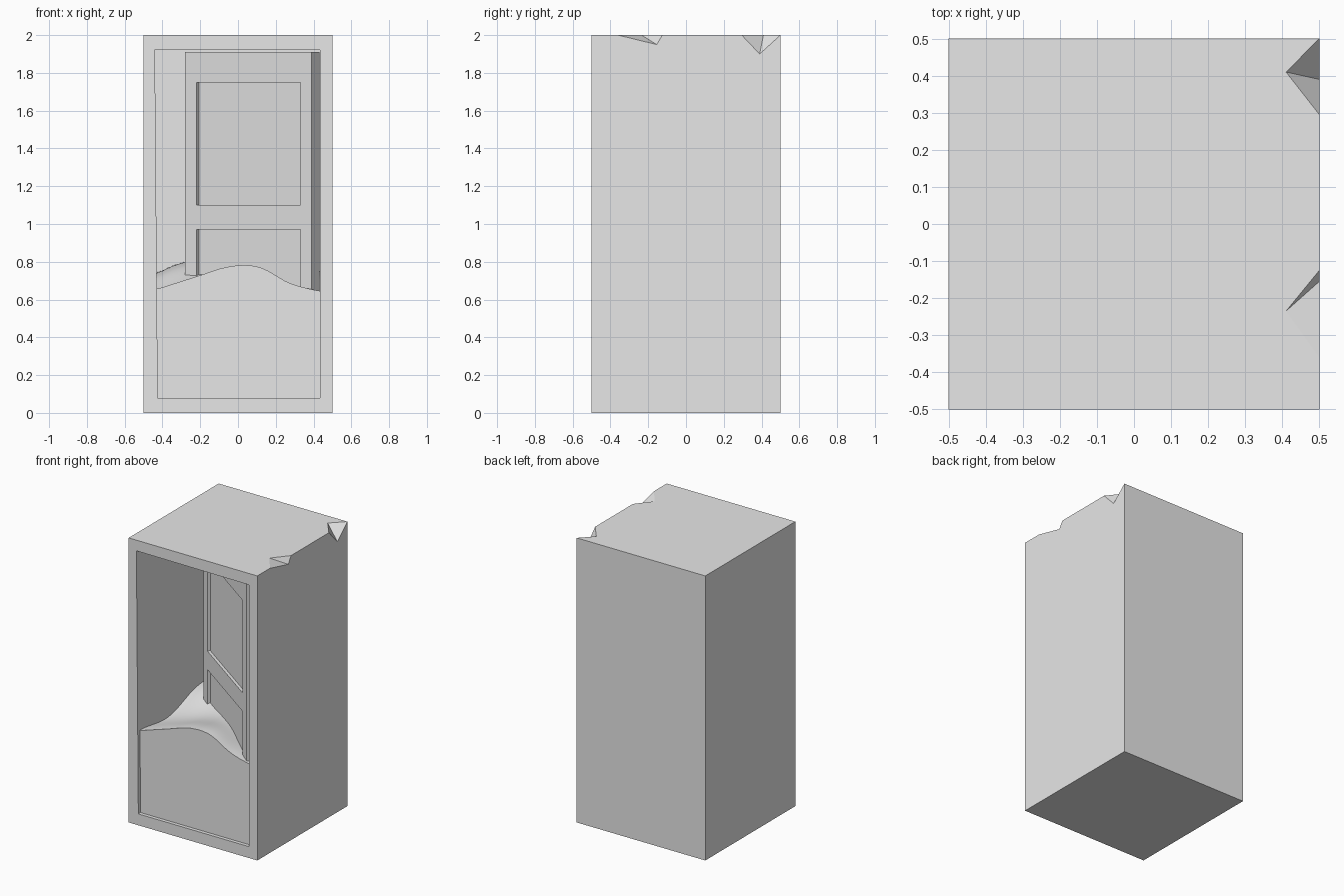
import bpy, bmesh, math
from mathutils import Vector

if "Cube" in bpy.data.objects:
    bpy.data.objects.remove(bpy.data.objects["Cube"])

grey = bpy.data.materials.new("plain_grey")
grey.diffuse_color = (0.8, 0.8, 0.8, 1)
grey.use_nodes = True
grey.node_tree.nodes["Principled BSDF"].inputs["Base Color"].default_value = grey.diffuse_color


def make(name, bm):
    bmesh.ops.recalc_face_normals(bm, faces=bm.faces)
    me = bpy.data.meshes.new(name)
    bm.to_mesh(me)
    bm.free()
    me.materials.append(grey)
    ob = bpy.data.objects.new(name, me)
    bpy.context.collection.objects.link(ob)
    return ob


def convex(name, pts):
    """Solid hull around a few corner points."""
    bm = bmesh.new()
    vs = [bm.verts.new(p) for p in pts]
    bmesh.ops.convex_hull(bm, input=vs)
    bmesh.ops.dissolve_limit(bm, angle_limit=0.001, verts=bm.verts, edges=bm.edges)
    return make(name, bm)


def block(name, x0, x1, y0, y1, z0, z1):
    return convex(name, [(x, y, z) for x in (x0, x1) for y in (y0, y1) for z in (z0, z1)])


def cut(target, cutter):
    cutter.hide_render = True
    m = target.modifiers.new("cut", 'BOOLEAN')
    m.operation, m.solver, m.object = 'DIFFERENCE', 'EXACT', cutter
    bpy.context.view_layer.objects.active = target
    bpy.ops.object.modifier_apply(modifier="cut")
    bpy.data.objects.remove(cutter, do_unlink=True)


# Stone block with a slightly crooked doorway cavity
body = block("block", -0.5, 0.5, -0.5, 0.5, 0, 2)
opening = [(-0.425, 0.08), (0.435, 0.08), (0.435, 1.92), (-0.44, 1.925)]
cut(body, convex("cavity", [(x, y, z) for x, z in opening for y in (-0.6, 0.43)]))

# Two chips out of the top right edge
cut(body, convex("back_chip", [(0.5, 0.5, 2), (0.41, 0.41, 2), (0.5, 0.295, 2), (0.5, 0.39, 1.9)]))
cut(body, convex("front_chip", [(0.5, -0.125, 2), (0.41, -0.235, 2), (0.5, -0.36, 2), (0.5, -0.155, 1.95)]))

# Half-open panelled door, built flat then swung into place
length = 0.822
door = block("door", 0, length, 0, 0.07, 0.085, 1.91)
for z0, z1 in ((1.1, 1.75), (0.25, 0.97)):
    for y0, y1 in ((-0.05, 0.02), (0.05, 0.12)):
        cut(door, block("panel", 0.075, 0.748, y0, y1, z0, z1))
door.location = (-0.28, 0.015, 0)
door.rotation_euler = (0, 0, -math.radians(35.4))


# Heaped mound filling the lower doorway
def lerp_profile(pts, x):
    if x <= pts[0][0]:
        return pts[0][1]
    for (xa, za), (xb, zb) in zip(pts, pts[1:]):
        if x <= xb:
            return za + (zb - za) * (x - xa) / (xb - xa)
    return pts[-1][1]


front = [(-0.43, 0.655), (-0.18, 0.735), (-0.1, 0.763), (-0.03, 0.778), (0.04, 0.783), (0.09, 0.778),
         (0.14, 0.763), (0.2, 0.728), (0.26, 0.692), (0.33, 0.668), (0.43, 0.645)]
back = [(-0.43, 0.74), (-0.35, 0.778), (-0.28, 0.8), (0.0, 0.81), (0.43, 0.75)]


def mound_height(x, t):
    s = t * t * (3 - 2 * t)
    z = lerp_profile(front, x) * (1 - s) + lerp_profile(back, x) * s
    return z - 0.05 * math.sin(math.pi * min(1, t * 1.4)) ** 2


N = 28
bm = bmesh.new()
grid = []
for j in range(N + 1):
    t = j / N
    row = []
    for i in range(N + 1):
        x = -0.44 + 0.88 * i / N
        row.append(bm.verts.new((x, -0.475 + 0.915 * t, mound_height(x, t))))
    grid.append(row)
for j in range(N):
    for i in range(N):
        bm.faces.new((grid[j][i], grid[j][i + 1], grid[j + 1][i + 1], grid[j + 1][i]))
# Sides and bottom of the mound
rim = ([grid[0][i] for i in range(N)] + [grid[j][N] for j in range(N)]
       + [grid[N][i] for i in range(N, 0, -1)] + [grid[j][0] for j in range(N, 0, -1)])
low = [bm.verts.new((v.co.x, v.co.y, 0.07)) for v in rim]
for k in range(len(rim)):
    n = (k + 1) % len(rim)
    bm.faces.new((rim[k], low[k], low[n], rim[n]))
bm.faces.new(low)
mound = make("mound", bm)
bpy.ops.object.select_all(action='DESELECT')
mound.select_set(True)
bpy.context.view_layer.objects.active = mound
bpy.ops.object.shade_smooth_by_angle(angle=math.radians(35))
